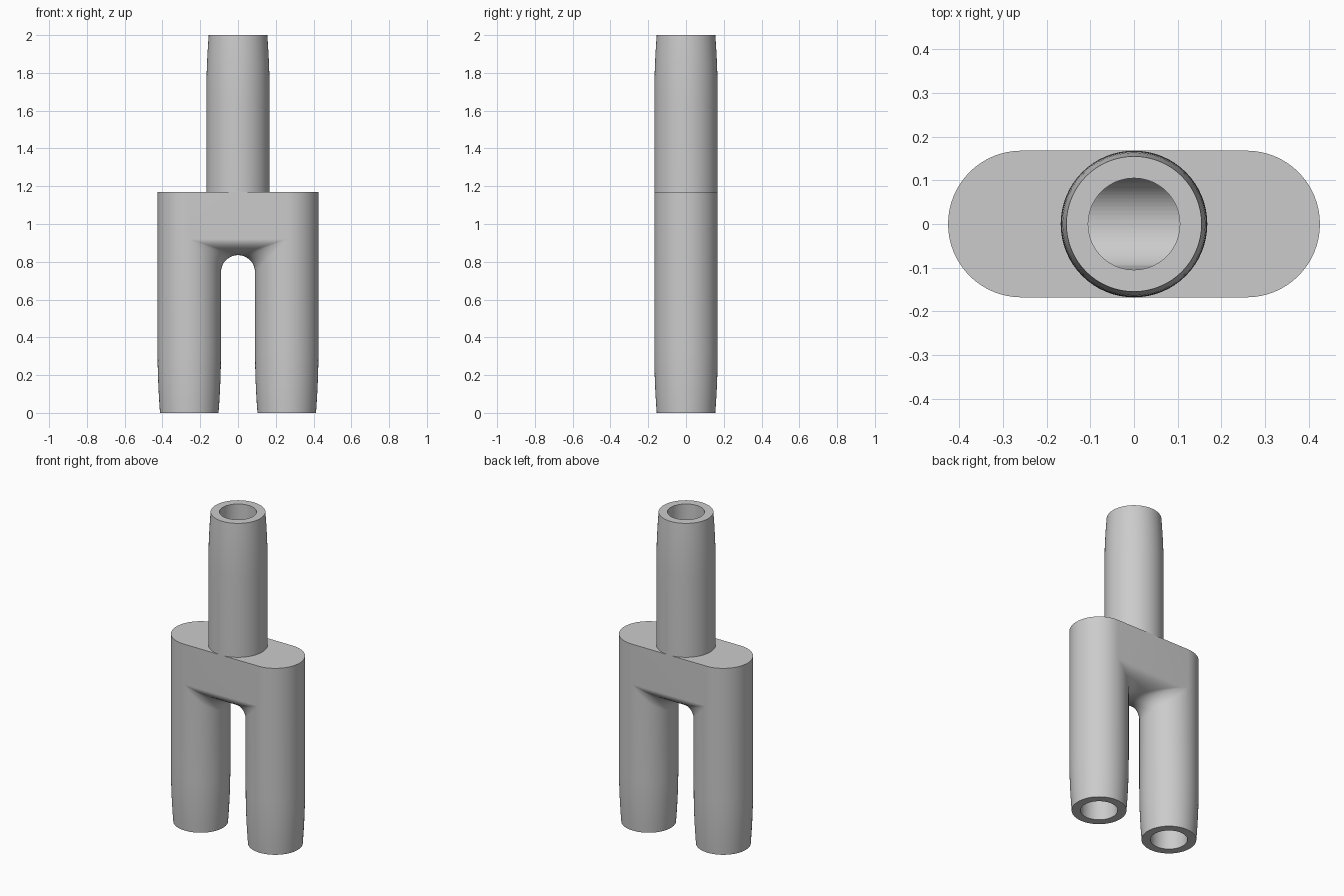
import bpy, bmesh
from math import sin, cos, pi

if "Cube" in bpy.data.objects:
    bpy.data.objects.remove(bpy.data.objects["Cube"], do_unlink=True)

R, BORE, LEG_X = 0.168, 0.105, 0.258      # tube radius, bore radius, leg offset
TOP, DECK, WEB, HUB = 2.0, 1.17, 0.92, 1.0  # heights
TAPER = 0.34
SEG = 32                                  # segments in a half circle

grey = bpy.data.materials.new("plain_grey")
grey.use_nodes = True
grey.diffuse_color = (0.6, 0.6, 0.6, 1)
grey.node_tree.nodes["Principled BSDF"].inputs["Base Color"].default_value = (0.6, 0.6, 0.6, 1)


def radius(d):
    """Outer radius at distance d from an open tube end."""
    return R - 0.013 * max(0, 1 - d / TAPER) ** 2


def strip(bm, rows):
    """Skin a grid of points, leaving out collapsed faces."""
    grid = [[bm.verts.new(p) for p in row] for row in rows]
    for a, b in zip(grid, grid[1:]):
        for i in range(len(a) - 1):
            bm.faces.new((a[i], a[i + 1], b[i + 1], b[i]))


def finish(bm, name):
    bmesh.ops.remove_doubles(bm, verts=bm.verts, dist=1e-5)
    bmesh.ops.recalc_face_normals(bm, faces=bm.faces)
    mesh = bpy.data.meshes.new(name)
    bm.to_mesh(mesh)
    bm.free()
    mesh.materials.append(grey)
    obj = bpy.data.objects.new(name, mesh)
    bpy.context.collection.objects.link(obj)
    return obj


def smooth(obj):
    bpy.ops.object.select_all(action='DESELECT')
    obj.select_set(True)
    bpy.context.view_layer.objects.active = obj
    bpy.ops.object.shade_smooth_by_angle(angle=0.6)


levels = [TAPER * i / 8 for i in range(9)]

# Forked body: inner saddle surface between the legs
bm = bmesh.new()
rows = []
for i in range(SEG + 1):
    t = -pi / 2 + pi * i / SEG
    c, s = max(0, cos(t)), sin(t)
    half = [(LEG_X - radius(z) * c, radius(z) * s, z) for z in levels]
    fillet = (LEG_X - R) * c
    cx, cz = LEG_X - R * c - fillet, WEB - 0.085 * c - fillet
    for k in range(13):
        a = pi / 2 * k / 12
        half.append((cx + fillet * cos(a), R * s, cz + fillet * sin(a)))
    rows.append(half + [(-x, y, z) for x, y, z in reversed(half)])
strip(bm, rows)

# Forked body: outer half of each leg, and flat front and back
for side in (1, -1):
    rows = []
    for z in levels + [WEB, DECK]:
        r = radius(z)
        angles = [-pi / 2 + pi * i / SEG for i in range(SEG + 1)]
        rows.append([(side * (LEG_X + r * cos(a)), r * sin(a), z) for a in angles])
    strip(bm, rows)
    strip(bm, [[(x, side * R, z) for x in (-LEG_X, LEG_X)] for z in (WEB, DECK)])

# Forked body: drop collapsed edges, then close the deck and leg ends
bmesh.ops.remove_doubles(bm, verts=bm.verts, dist=1e-5)
bmesh.ops.dissolve_degenerate(bm, edges=bm.edges, dist=1e-6)
bmesh.ops.holes_fill(bm, edges=[e for e in bm.edges if e.is_boundary], sides=0)
body = finish(bm, "forked_body")


def cut_bore(name, start, end, r, axis):
    """Drill a round passage through the body."""
    rows = []
    for p in (start, end):
        ring = [(r * cos(pi * i / SEG), r * sin(pi * i / SEG)) for i in range(2 * SEG)]
        if axis == 'Z':
            rows.append([(p[0] + u, v, p[2]) for u, v in ring])
        else:
            rows.append([(p[0], u, p[2] + v) for u, v in ring])
    bm = bmesh.new()
    strip(bm, [row + row[:1] for row in rows])
    bmesh.ops.remove_doubles(bm, verts=bm.verts, dist=1e-5)
    bmesh.ops.holes_fill(bm, edges=[e for e in bm.edges if e.is_boundary], sides=0)
    cutter = finish(bm, name)
    cutter.hide_render = True
    mod = body.modifiers.new(name, 'BOOLEAN')
    mod.operation, mod.solver, mod.object = 'DIFFERENCE', 'EXACT', cutter
    bpy.context.view_layer.objects.active = body
    bpy.ops.object.modifier_apply(modifier=name)
    bpy.data.objects.remove(cutter, do_unlink=True)


# Passages: one across, one up to the stem, one down each leg
reach = LEG_X + BORE + 0.004
cut_bore("cross_bore", (-reach, 0, HUB), (reach, 0, HUB), BORE + 0.001, 'X')
cut_bore("stem_bore", (0, 0, HUB), (0, 0, DECK + 0.1), BORE, 'Z')
for side in (1, -1):
    cut_bore("leg_bore", (side * LEG_X, 0, -0.1), (side * LEG_X, 0, HUB), BORE, 'Z')
smooth(body)

# Upper stem: lathed hollow tube, open where it meets the body
profile = [(BORE, DECK), (BORE, TOP)] + [(radius(d), TOP - d) for d in levels] + [(R, DECK)]
bm = bmesh.new()
strip(bm, [[(r * cos(pi * i / SEG), r * sin(pi * i / SEG), z) for i in range(2 * SEG + 1)]
           for r, z in profile])
smooth(finish(bm, "upper_stem"))
